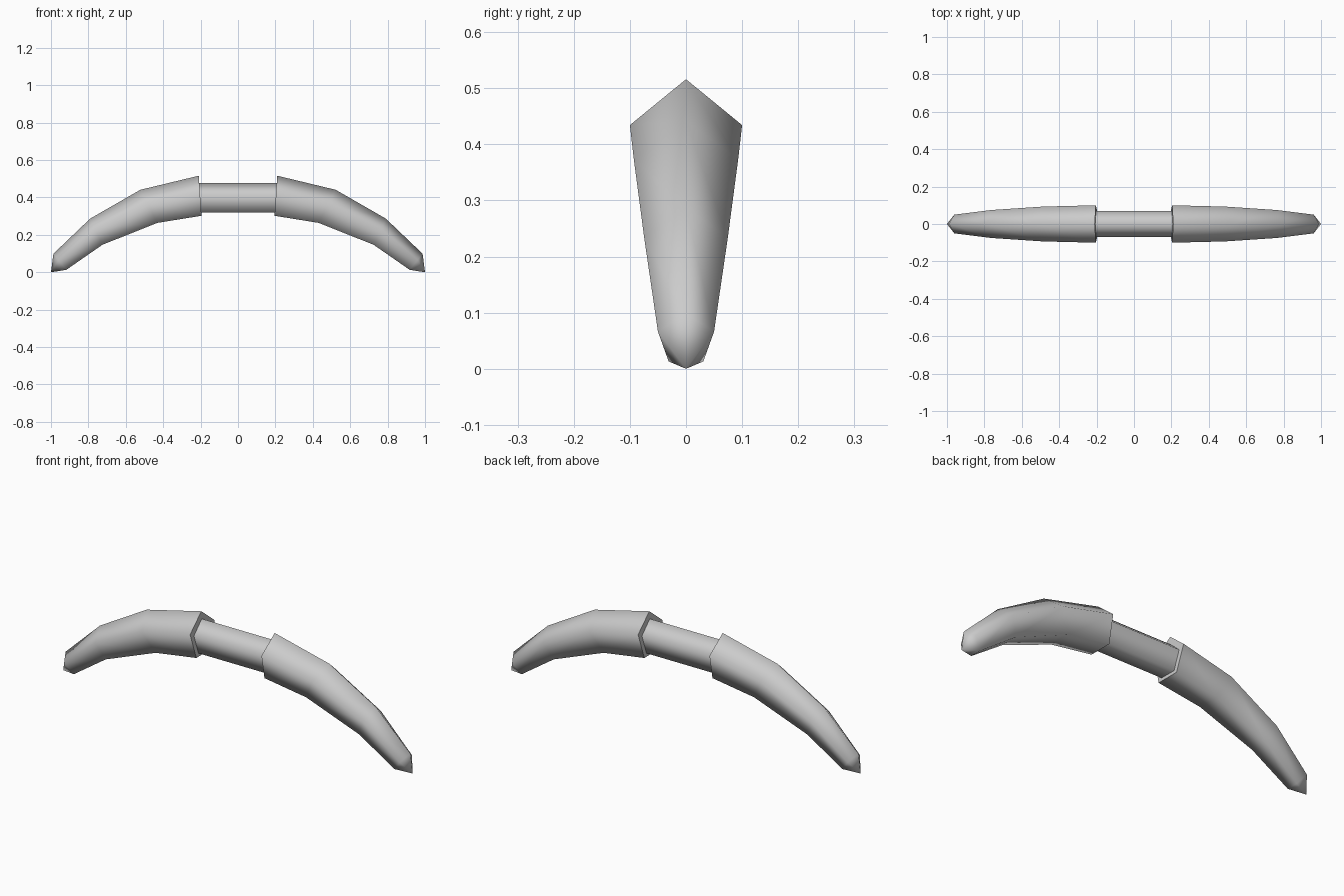
import bpy
import bmesh
from mathutils import Vector

cube = bpy.data.objects.get("Cube")
if cube:
    bpy.data.objects.remove(cube, do_unlink=True)

grey = bpy.data.materials.new("plain_grey")
grey.use_nodes = True
colour = (0.6, 0.6, 0.6, 1)
grey.diffuse_color = colour
grey.node_tree.nodes["Principled BSDF"].inputs["Base Color"].default_value = colour

# Five-sided section: (width factor, fraction of the way from top to bottom)
SECTION = [(0, 0), (1, 0.382), (0.618, 1), (-0.618, 1), (-1, 0.382)]


def loft(name, rings, tip=None):
    """Skin five-sided rings given as (top xz, bottom xz, half width)."""
    bm = bmesh.new()
    loops = []
    for top, bottom, width in rings:
        a = Vector((top[0], 0, top[1]))
        b = Vector((bottom[0], 0, bottom[1]))
        loops.append([bm.verts.new(a.lerp(b, t) + Vector((0, w * width, 0)))
                      for w, t in SECTION])
    count = len(SECTION)
    for p, q in zip(loops, loops[1:]):
        for i in range(count):
            j = (i + 1) % count
            bm.faces.new((p[i], p[j], q[j], q[i]))
    caps = [bm.faces.new(loops[0])]
    if tip:
        apex = bm.verts.new((tip[0], 0, tip[1]))
        for i in range(count):
            bm.faces.new((loops[-1][i], loops[-1][(i + 1) % count], apex))
    else:
        caps.append(bm.faces.new(loops[-1]))
    bmesh.ops.recalc_face_normals(bm, faces=bm.faces[:])

    # Rounded shading on the sides, crisp flat end caps
    for face in bm.faces:
        face.smooth = face not in caps
    for cap in caps:
        for edge in cap.edges:
            edge.smooth = False
    mesh = bpy.data.meshes.new(name)
    bm.to_mesh(mesh)
    bm.free()
    mesh.materials.append(grey)
    obj = bpy.data.objects.new(name, mesh)
    bpy.context.collection.objects.link(obj)
    return obj


# Curved tapering limbs, one on each side
LIMB = [((0.21, 0.516), (0.195, 0.302), 0.1),
        ((0.522, 0.441), (0.431, 0.264), 0.093),
        ((0.79, 0.287), (0.725, 0.147), 0.0745),
        ((0.987, 0.099), (0.918, 0.013), 0.05)]
for side, name in ((1, "left_limb"), (-1, "right_limb")):
    rings = [((side * t[0], t[1]), (side * b[0], b[1]), w) for t, b, w in LIMB]
    loft(name, rings, tip=(side, 0))

# Straight grip joining the limbs
loft("grip", [((x, 0.478), (x, 0.319), 0.07) for x in (-0.215, 0.215)])
